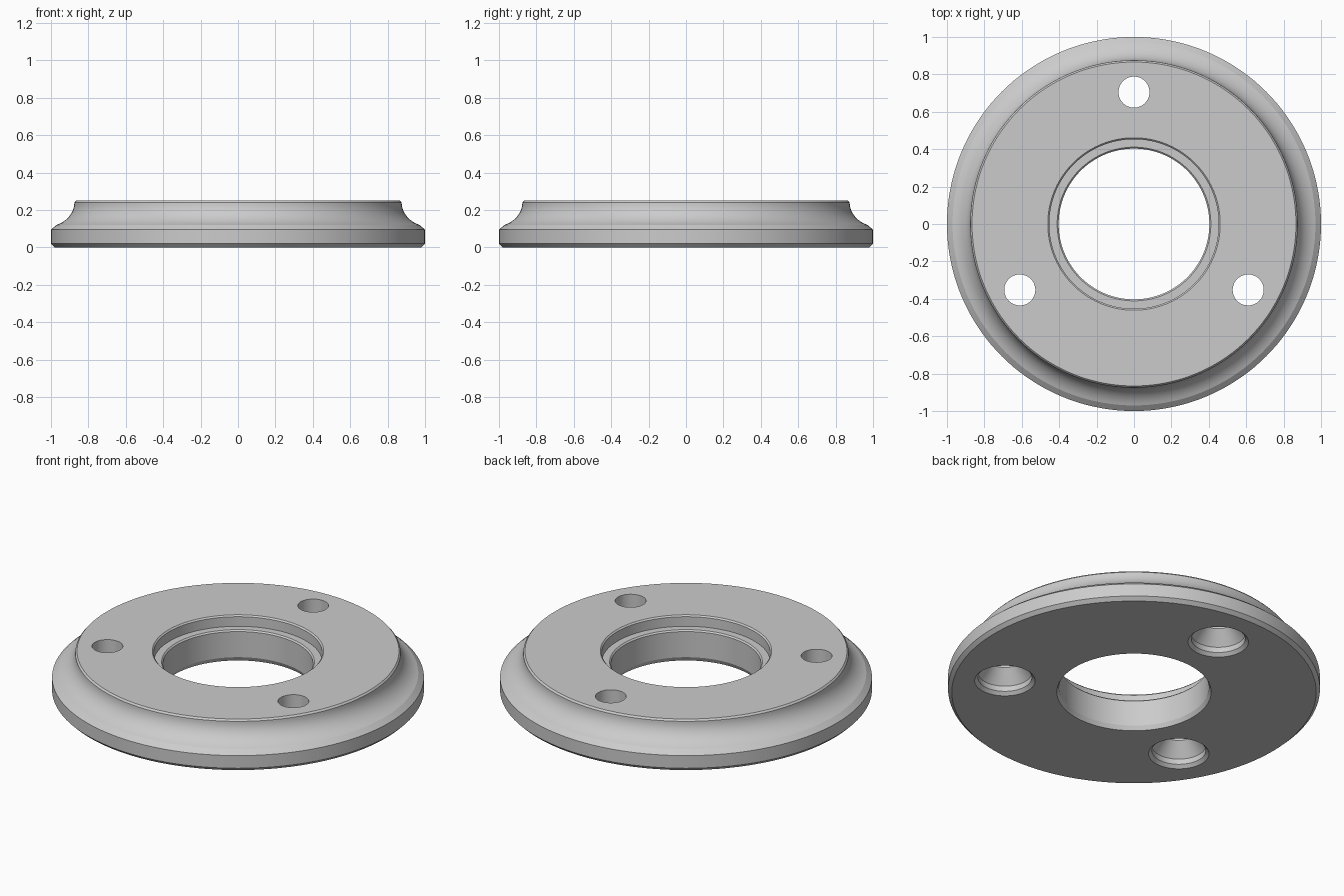
import bpy
import bmesh
import math

cube = bpy.data.objects.get("Cube")
if cube:
    bpy.data.objects.remove(cube, do_unlink=True)

metal = bpy.data.materials.new("plain grey")
metal.use_nodes = True
grey = (0.6, 0.6, 0.6, 1.0)
metal.diffuse_color = grey
metal.node_tree.nodes["Principled BSDF"].inputs["Base Color"].default_value = grey


def lathe(bm, profile, steps, centre=(0, 0)):
    """Turn a closed (radius, z) profile about a vertical axis; radius 0 makes a pole."""
    cx, cy = centre
    rings = []
    for r, z in profile:
        if r == 0:
            rings.append([bm.verts.new((cx, cy, z))] * steps)
        else:
            angles = [2 * math.pi * i / steps for i in range(steps)]
            rings.append([bm.verts.new((cx + r * math.cos(a), cy + r * math.sin(a), z))
                          for a in angles])
    pairs = list(zip(rings, rings[1:]))
    if profile[0][0] > 0:
        pairs.append((rings[-1], rings[0]))
    for a, b in pairs:
        for i in range(steps):
            j = (i + 1) % steps
            corners = list(dict.fromkeys((a[i], a[j], b[j], b[i])))
            bm.faces.new(corners)


def finish(bm, name):
    bmesh.ops.recalc_face_normals(bm, faces=bm.faces)
    mesh = bpy.data.meshes.new(name)
    bm.to_mesh(mesh)
    bm.free()
    obj = bpy.data.objects.new(name, mesh)
    bpy.context.collection.objects.link(obj)
    mesh.materials.append(metal)
    return obj


# Flange body: rim, concave shoulder, top face, recessed seat and bore
cove = []
end = math.acos(0.06 / 0.155)
for i in range(13):
    a = end * (1 - i / 12)
    cove.append((1.03 - 0.155 * math.cos(a), 0.24 - 0.13 * math.sin(a)))
profile = [(0.98, 0), (1, 0.02), (1, 0.095)] + cove + [
    (0.866, 0.25), (0.461, 0.25), (0.453, 0.242), (0.453, 0.185),
    (0.411, 0.185), (0.403, 0.177), (0.403, 0.025), (0.415, 0)]
bm = bmesh.new()
lathe(bm, profile, 144)
flange = finish(bm, "flange")

# Three bolt holes, countersunk from below
hole = [(0, -0.02), (0.183, -0.02), (0.145, 0.018), (0.145, 0.05),
        (0.083, 0.13), (0.083, 0.3), (0, 0.3)]
bm = bmesh.new()
for k in range(3):
    a = math.radians(90 + 120 * k)
    lathe(bm, hole, 48, (0.705 * math.cos(a), 0.705 * math.sin(a)))
cutter = finish(bm, "bolt_hole_cutter")
cutter.hide_render = True

cut = flange.modifiers.new("bolt_holes", 'BOOLEAN')
cut.operation = 'DIFFERENCE'
cut.solver = 'EXACT'
cut.object = cutter
bpy.ops.object.select_all(action='DESELECT')
flange.select_set(True)
bpy.context.view_layer.objects.active = flange
bpy.ops.object.modifier_apply(modifier=cut.name)
bpy.data.objects.remove(cutter, do_unlink=True)

# Smooth turned surfaces with crisp edges
bpy.ops.object.shade_smooth_by_angle(angle=math.radians(18))
